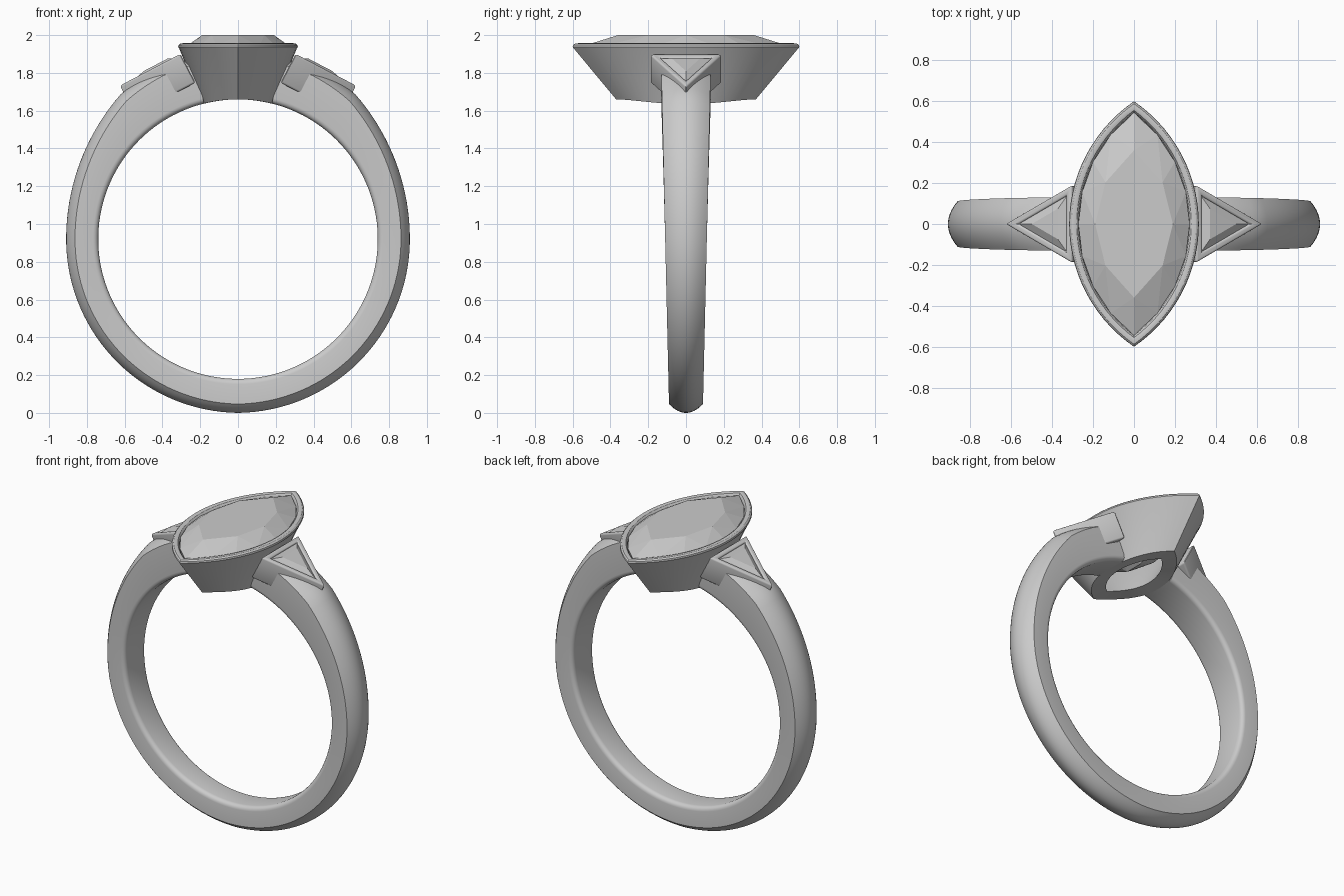
import bpy, bmesh, math
from mathutils import Vector

if "Cube" in bpy.data.objects:
    bpy.data.objects.remove(bpy.data.objects["Cube"])

CZ, RI = 0.92, 0.74          # finger hole centre height and radius


def finish(name, bm, smooth=True, bevel=0):
    bmesh.ops.recalc_face_normals(bm, faces=bm.faces[:])
    me = bpy.data.meshes.new(name)
    bm.to_mesh(me)
    bm.free()
    ob = bpy.data.objects.new(name, me)
    bpy.context.collection.objects.link(ob)
    bpy.ops.object.select_all(action='DESELECT')
    ob.select_set(True)
    bpy.context.view_layer.objects.active = ob
    if bevel:
        m = ob.modifiers.new("soft_edges", 'BEVEL')
        m.width, m.segments, m.limit_method = bevel, 3, 'ANGLE'
        bpy.ops.object.modifier_apply(modifier=m.name)
    if smooth:
        bpy.ops.object.shade_smooth_by_angle(angle=math.radians(32))
    return ob


def loft(rings, loop=False, caps=False):
    """Bridge equal-length closed rings of points."""
    bm = bmesh.new()
    rows = [[bm.verts.new(p) for p in r] for r in rings]
    pairs = list(zip(rows, rows[1:])) + ([(rows[-1], rows[0])] if loop else [])
    for a, b in pairs:
        for i in range(len(a)):
            j = (i + 1) % len(a)
            bm.faces.new((a[i], a[j], b[j], b[i]))
    if caps:
        bm.faces.new(rows[0])
        bm.faces.new(rows[-1])
    return bm


def hull(points):
    bm = bmesh.new()
    for p in points:
        bm.verts.new(p)
    bmesh.ops.convex_hull(bm, input=bm.verts[:])
    bmesh.ops.dissolve_limit(bm, angle_limit=0.01, verts=bm.verts[:], edges=bm.edges[:])
    return bm


# Band: flat sides, soft inner edges, domed outside, thicker at the shoulders
def band_section(deg):
    a = math.radians(deg)
    off = abs(deg - 180)
    t = min(1, max(0, (off - 90) / 51))
    ro = 0.91 + 0.077 * t * t + 0.01 * max(0, 1 - off / 90) ** 2
    re = ro - 0.047 + 0.012 * min(1, max(0, (off - 141) / 15))
    hw = 0.09 + 0.022 * (CZ + ro * math.cos(a))
    f = 0.028
    half = [(hw - f + f * math.sin(k * math.pi / 8), RI + f - f * math.cos(k * math.pi / 8))
            for k in range(5)]
    half += [(hw * (1 - k / 8), re + (ro - re) * (1 - (1 - k / 8) ** 2)) for k in range(9)]
    prof = half + [(-y, r) for y, r in half[-2::-1]]
    return [(r * math.sin(a), y, CZ + r * math.cos(a)) for y, r in prof]


N = 120
finish("band", loft([band_section(14 + 332 * i / N) for i in range(N + 1)], caps=True))


# Pointed oval outline made of two arcs; z None follows the finger hole
def marquise(w, l, z, n=28):
    R = (l * l + w * w) / (2 * w)
    m = math.asin(l / R)
    pts = []
    for s in (1, -1):
        for i in range(n):
            t = -m + 2 * m * i / n
            x, y = s * (R * math.cos(t) - R + w), s * R * math.sin(t)
            pts.append((x, y, CZ + math.sqrt(RI * RI - x * x) if z is None else z))
    return pts


# Centre setting: flared hollow cup with a rounded rim
cup = [(0.19, 0.37, None), (0.311, 0.593, 1.928), (0.317, 0.6, 1.937), (0.315, 0.598, 1.947),
       (0.306, 0.588, 1.955), (0.293, 0.572, 1.957), (0.28, 0.556, 1.953), (0.272, 0.546, 1.943),
       (0.27, 0.543, 1.925), (0.225, 0.46, 1.86), (0.115, 0.25, None)]
finish("centre_setting", loft([marquise(*c) for c in cup], loop=True))

# Centre stone
finish("centre_stone", hull(marquise(0.19, 0.36, 2.0, 4) + marquise(0.272, 0.545, 1.942, 8)
                            + marquise(0.27, 0.54, 1.93, 8) + marquise(0.15, 0.27, 1.80, 4)
                            + [(0, -0.06, 1.71), (0, 0.06, 1.71)]), smooth=False)

# Shoulder settings: tilted triangular bezels with a stone each
BACK, TIP, H = Vector((0.305, 0, 1.90)), Vector((0.63, 0, 1.73)), 0.19
L = (TIP - BACK).length
T = (TIP - BACK).normalized()
NRM = Vector((-T.z, 0, T.x))


def triangle(inset, depth, side):
    k = H / L
    d = inset * math.sqrt(1 + k * k)
    v = H - k * inset - d
    out = []
    for u, y in ((inset, -v), ((H - d) / k, 0), (inset, v)):
        p = BACK + T * u + NRM * depth
        out.append((side * p.x, y, p.z))
    return out


for side, label in ((1, "right"), (-1, "left")):
    rings = [triangle(i, w, side) for i, w in ((0, -0.172), (0, 0), (0.032, 0), (0.032, -0.05))]
    finish(label + "_shoulder_setting", loft(rings, caps=True), bevel=0.011)
    c = BACK + T * 0.13 - NRM * 0.1
    finish(label + "_shoulder_stone",
           hull(triangle(0.028, -0.014, side) + triangle(0.07, 0.01, side)
                + [(side * c.x, 0, c.z)]), smooth=False)
